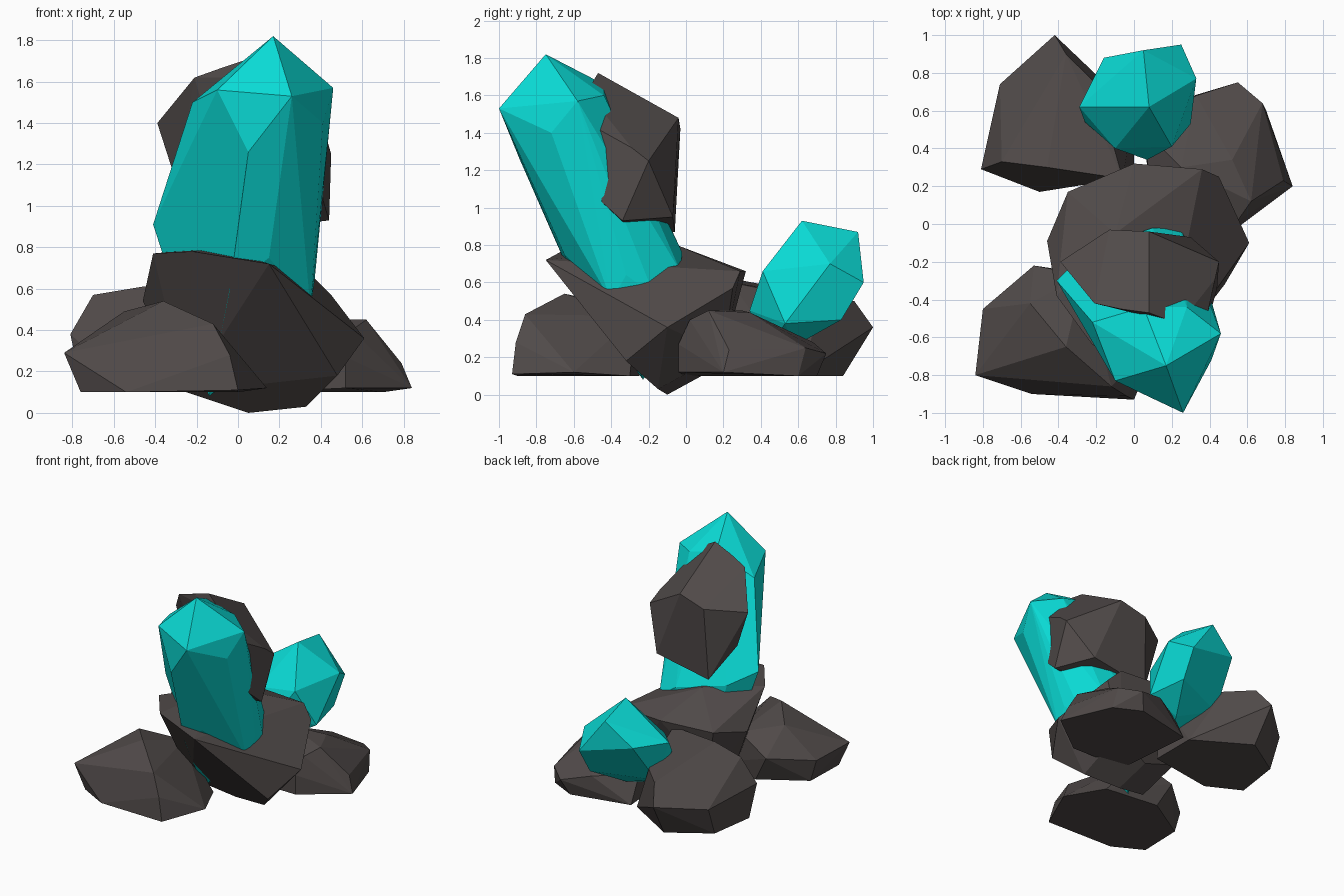
import bpy, bmesh
from math import radians


def material(name, rgb):
    m = bpy.data.materials.new(name)
    m.diffuse_color = (*rgb, 1)
    return m


ROCK = material("dark_rock", (0.08, 0.068, 0.066))
CRYSTAL = material("teal_crystal", (0.003, 0.72, 0.68))


def chunk(name, mat, corners):
    """Faceted solid: hull of a few corners, near-flat facets merged."""
    bm = bmesh.new()
    for c in corners:
        bm.verts.new(c)
    res = bmesh.ops.convex_hull(bm, input=bm.verts[:])
    bmesh.ops.delete(bm, geom=[v for v in bm.verts if not v.link_faces], context='VERTS')
    bmesh.ops.dissolve_limit(bm, angle_limit=radians(7), verts=bm.verts[:], edges=bm.edges[:])
    bmesh.ops.recalc_face_normals(bm, faces=bm.faces[:])
    me = bpy.data.meshes.new(name)
    bm.to_mesh(me)
    bm.free()
    me.materials.append(mat)
    bpy.context.collection.objects.link(bpy.data.objects.new(name, me))


# low rocks around the base
chunk("front_left_rock", ROCK, [
    (-.84, -.80, .29), (-.80, -.45, .27), (-.76, -.78, .10), (-.54, -.90, .10),
    (0, -.93, .11), (.14, -.60, .12), (-.04, -.91, .28), (-.12, -.86, .43),
    (-.36, -.65, .54), (-.55, -.42, .49), (-.53, -.22, .30), (-.27, -.27, .42),
    (-.75, -.45, .10), (-.42, -.25, .10), (0, -.30, .10)])
chunk("back_left_rock", ROCK, [
    (-.42, 1.0, .36), (-.71, .74, .32), (-.81, .29, .38), (-.70, .33, .57),
    (-.46, .30, .61), (-.06, .24, .60), (-.20, .74, .50), (-.36, .90, .50),
    (-.40, .84, .10), (-.70, .65, .10), (-.75, .30, .10), (-.50, .17, .10),
    (0, .25, .10), (0, .60, .10)])
chunk("back_right_rock", ROCK, [
    (.84, .20, .12), (.79, .23, .24), (.62, .12, .45), (.55, .02, .40),
    (.52, -.04, .12), (.55, .75, .22), (.68, .64, .25), (.52, .34, .44),
    (.25, .30, .45), (.33, .68, .28), (.05, .50, .30), (.10, .10, .30),
    (.70, .60, .10), (.50, .70, .10), (.05, .60, .10), (.10, 0, .10), (.52, -.04, .27)])

# central rock that holds the large crystal
chunk("centre_rock", ROCK, [
    (-.41, -.38, .77), (-.22, -.64, .78), (.15, -.75, .72), (.32, -.42, .53),
    (-.46, -.09, .54), (-.35, .17, .60), (-.10, -.05, .80), (0, .32, .66),
    (.36, .29, .66), (.45, .25, .57), (.61, -.10, .36), (.18, .08, .71),
    (.38, -.17, .54), (.48, -.32, .18), (.33, -.15, .03), (.05, -.10, 0),
    (-.25, -.20, .10), (0, .12, .12), (.30, .20, .22), (-.28, .10, .22)])

# rock stuck to the back of the large crystal
chunk("upper_rock", ROCK, [
    (.08, -.47, 1.72), (-.07, -.45, 1.67), (-.21, -.42, 1.62), (-.39, -.20, 1.40),
    (-.13, -.03, 1.42), (.08, -.04, 1.48), (.43, -.29, 1.32), (.39, -.47, 1.42),
    (.24, -.53, 1.62), (.45, -.20, 1.25), (.44, -.34, .93), (.41, -.45, 1.03),
    (.10, -.06, .93), (-.15, -.06, .87), (-.30, -.20, 1.12), (0, -.32, .88),
    (.30, -.07, .95)])

# large leaning crystal: tip, shoulder ring, wide ring, buried end
chunk("large_crystal", CRYSTAL, [
    (.17, -.75, 1.82),
    (.26, -1.0, 1.53), (-.10, -.83, 1.56), (.05, -.89, 1.26), (.41, -.72, 1.40),
    (.46, -.58, 1.57), (.28, -.44, 1.60), (.05, -.44, 1.66), (-.22, -.52, 1.50),
    (-.41, -.30, .91), (-.04, -.60, .60), (.15, -.65, .75), (.37, -.32, .64),
    (.35, -.40, .50), (.34, -.17, .53), (.25, -.03, .66), (.10, -.02, .76),
    (-.25, -.14, .82), (-.14, -.23, .08), (-.05, -.18, .15), (-.10, -.13, .25)])

# small crystal leaning to the back
chunk("small_crystal", CRYSTAL, [
    (.08, .62, .93), (.05, .92, .87), (.33, .77, .70), (.25, .95, .60),
    (-.16, .88, .70), (-.29, .62, .68), (-.26, .54, .58), (-.10, .40, .62),
    (.20, .41, .66), (.07, .34, .45), (.30, .53, .38), (.24, .83, .40),
    (-.20, .65, .38), (.10, .58, .26), (.02, .42, .22)])
